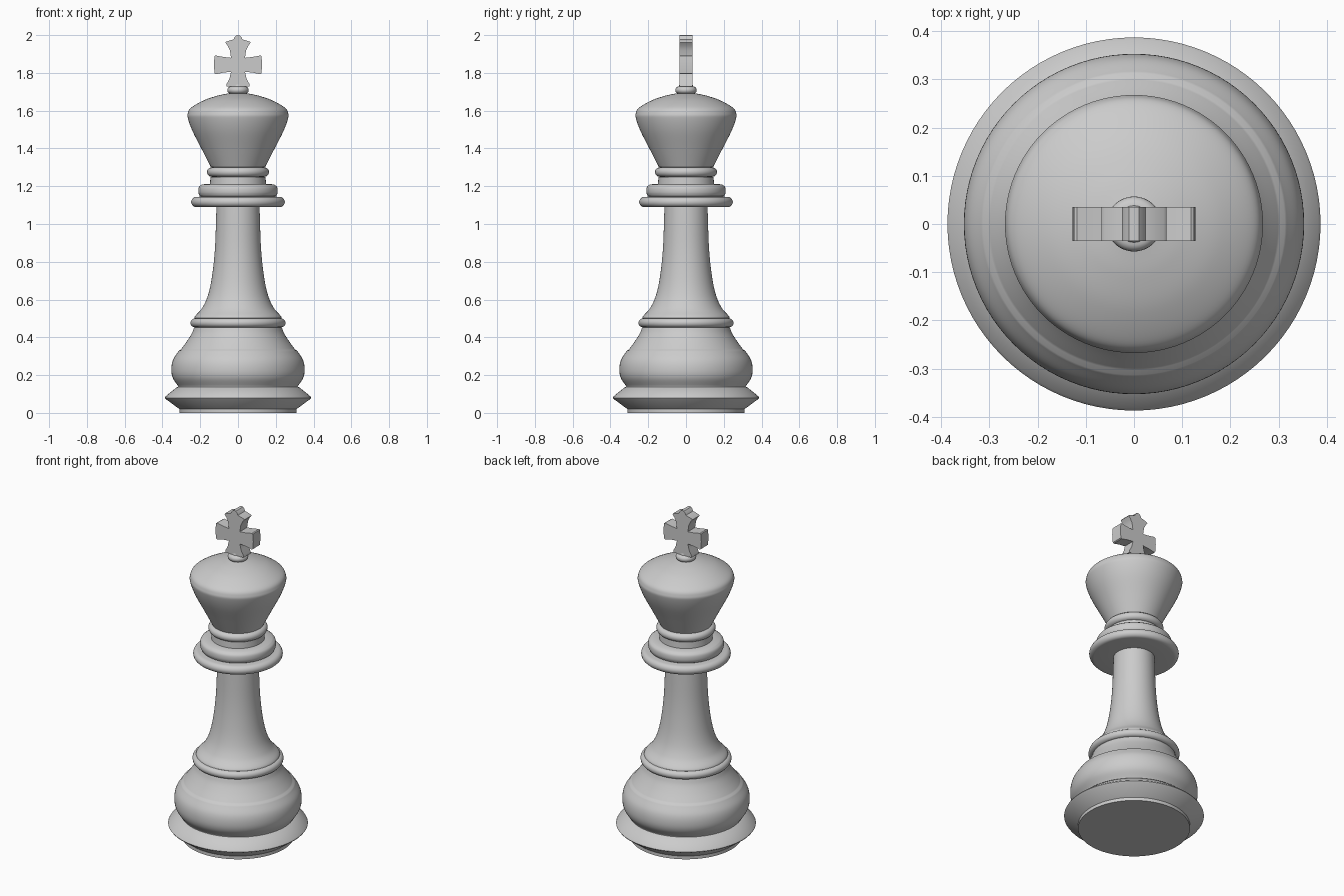
import bpy, bmesh, math
from mathutils import Vector

if "Cube" in bpy.data.objects:
    bpy.data.objects.remove(bpy.data.objects["Cube"])

SEGMENTS = 96


def smooth(points, steps=8):
    """Catmull-Rom curve through profile points (radius, height)."""
    p = [Vector(q) for q in points]
    p = [2 * p[0] - p[1]] + p + [2 * p[-1] - p[-2]]
    out = []
    for i in range(1, len(p) - 2):
        a, b, c, d = p[i - 1:i + 3]
        for s in range(steps):
            t = s / steps
            out.append(0.5 * (2 * b + (c - a) * t + (2 * a - 5 * b + 4 * c - d) * t * t
                              + (3 * b - a - 3 * c + d) * t ** 3))
    return out + [p[-2]]


def bead(radius, low, high, steps=10):
    """Half-round moulding bulging out to the given radius."""
    h = (high - low) / 2
    angles = [math.pi * (i / steps - 0.5) for i in range(steps + 1)]
    return [Vector((radius - h + h * math.cos(a), low + h + h * math.sin(a))) for a in angles]


def finish(name, bm):
    bmesh.ops.recalc_face_normals(bm, faces=bm.faces)
    mesh = bpy.data.meshes.new(name)
    bm.to_mesh(mesh)
    bm.free()
    obj = bpy.data.objects.new(name, mesh)
    bpy.context.collection.objects.link(obj)
    bpy.ops.object.select_all(action='DESELECT')
    obj.select_set(True)
    bpy.context.view_layer.objects.active = obj
    bpy.ops.object.shade_smooth_by_angle(angle=math.radians(35))
    return obj


def lathe(name, profile):
    """Spin a profile around z, closing it on the axis."""
    profile = [Vector(p) for p in profile]
    path = [Vector((0, profile[0].y))] + profile + [Vector((0, profile[-1].y))]
    bm = bmesh.new()
    verts = [bm.verts.new((p.x, 0, p.y)) for p in path]
    edges = [bm.edges.new(pair) for pair in zip(verts, verts[1:])]
    bmesh.ops.spin(bm, geom=verts + edges, axis=(0, 0, 1), cent=(0, 0, 0),
                   angle=math.tau, steps=SEGMENTS, use_duplicate=False)
    bmesh.ops.remove_doubles(bm, verts=bm.verts, dist=1e-5)
    return finish(name, bm)


# Foot, bulging base, ring, stem, collars and head as one turned body
body = [(0.31, 0), (0.31, 0.02), (0.382, 0.073), (0.387, 0.08), (0.382, 0.089), (0.325, 0.135), (0.316, 0.138)]
body += smooth([(0.316, 0.14), (0.345, 0.185), (0.353, 0.23), (0.344, 0.28), (0.313, 0.33)])
body += smooth([(0.303, 0.335), (0.27, 0.38), (0.245, 0.42), (0.232, 0.453)])
body += bead(0.252, 0.453, 0.5)
body += smooth([(0.232, 0.502), (0.225, 0.515), (0.19, 0.555), (0.16, 0.62),
                (0.138, 0.72), (0.122, 0.87), (0.114, 1.09)])
body += bead(0.248, 1.09, 1.143)
body += [(0.196, 1.145)] + smooth([(0.203, 1.149), (0.21, 1.168), (0.207, 1.195), (0.19, 1.21)], 4)
body += [(0.148, 1.212), (0.146, 1.25)]
body += bead(0.164, 1.25, 1.3)
body += smooth([(0.144, 1.302), (0.19, 1.392), (0.24, 1.49), (0.264, 1.555), (0.266, 1.585),
                (0.248, 1.616), (0.18, 1.655), (0.11, 1.679), (0.05, 1.692)])
lathe("turned_body", body)

# Small ring and neck under the cross
lathe("finial_ring", [(0.04, 1.68)] + bead(0.057, 1.69, 1.728) + [(0.035, 1.74)])

# Flared cross: half outline from bottom to top, mirrored in x
half = [(0.062, 1.728), (0.06, 1.742), (0.045, 1.77), (0.037, 1.806),
        (0.075, 1.802), (0.118, 1.793), (0.124, 1.797), (0.128, 1.845), (0.124, 1.889), (0.118, 1.892),
        (0.075, 1.884), (0.037, 1.88), (0.043, 1.92), (0.055, 1.945), (0.067, 1.96), (0.062, 1.966),
        (0.024, 1.977), (0.019, 1.988), (0.01, 1.998)]
outline = half + [(0, 2.0)] + [(-x, z) for x, z in reversed(half)]
bm = bmesh.new()
face = bm.faces.new([bm.verts.new((x, -0.035, z)) for x, z in outline])
extruded = bmesh.ops.extrude_face_region(bm, geom=[face])["geom"]
bmesh.ops.translate(bm, vec=(0, 0.07, 0),
                    verts=[v for v in extruded if isinstance(v, bmesh.types.BMVert)])
finish("cross", bm)
